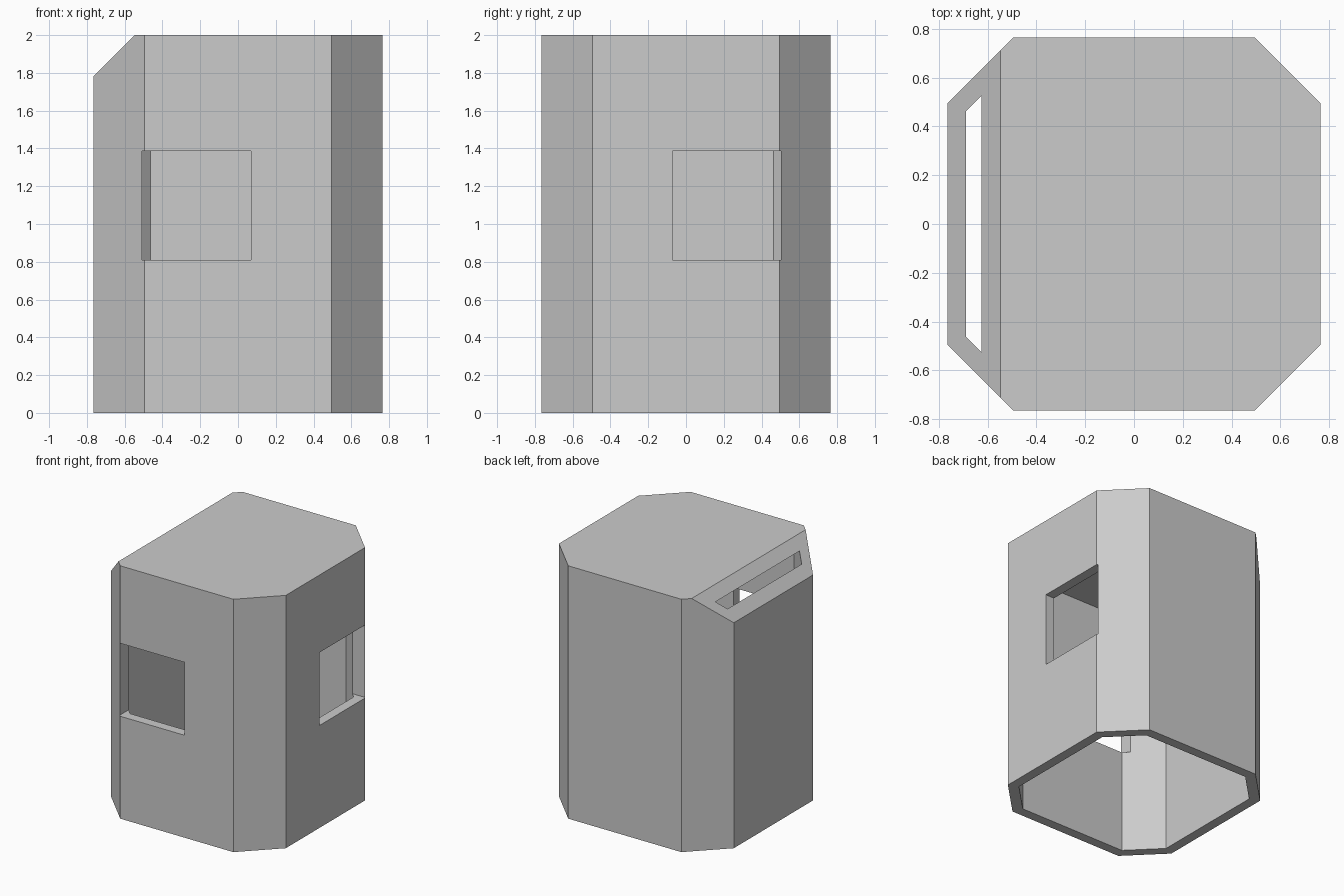
import bpy, bmesh
from mathutils import Vector

cube = bpy.data.objects.get("Cube")
if cube:
    bpy.data.objects.remove(cube, do_unlink=True)

HALF, CORNER, HEIGHT, WALL = 0.765, 0.495, 2.0, 0.077
CHAMFER = 0.217

grey = bpy.data.materials.new("light_grey")
grey.use_nodes = True
grey.diffuse_color = (0.6, 0.6, 0.6, 1)
grey.node_tree.nodes["Principled BSDF"].inputs["Base Color"].default_value = (0.6, 0.6, 0.6, 1)


def prism(name, half, corner, z0, z1, cut=None):
    """Square column with chamfered corners, optionally sliced by a plane."""
    bm = bmesh.new()
    ring = [(half, -corner), (half, corner), (corner, half), (-corner, half),
            (-half, corner), (-half, -corner), (-corner, -half), (corner, -half)]
    base = bm.faces.new([bm.verts.new((x, y, z0)) for x, y in ring])
    out = bmesh.ops.extrude_face_region(bm, geom=[base])
    tops = [v for v in out["geom"] if isinstance(v, bmesh.types.BMVert)]
    bmesh.ops.translate(bm, verts=tops, vec=(0, 0, z1 - z0))
    if cut:
        geom = bm.verts[:] + bm.edges[:] + bm.faces[:]
        res = bmesh.ops.bisect_plane(bm, geom=geom, plane_co=cut[0],
                                     plane_no=cut[1], clear_outer=True)
        edges = [e for e in res["geom_cut"] if isinstance(e, bmesh.types.BMEdge)]
        bmesh.ops.contextual_create(bm, geom=edges)
    bmesh.ops.recalc_face_normals(bm, faces=bm.faces[:])
    return finish(name, bm)


def box(name, lo, hi):
    lo, hi = Vector(lo), Vector(hi)
    bm = bmesh.new()
    bmesh.ops.create_cube(bm, size=1)
    bmesh.ops.scale(bm, verts=bm.verts[:], vec=hi - lo)
    bmesh.ops.translate(bm, verts=bm.verts[:], vec=(lo + hi) / 2)
    return finish(name, bm)


def finish(name, bm):
    mesh = bpy.data.meshes.new(name)
    bm.to_mesh(mesh)
    bm.free()
    mesh.materials.append(grey)
    obj = bpy.data.objects.new(name, mesh)
    bpy.context.collection.objects.link(obj)
    return obj


# Outer shell with one sloped top edge
shell = prism("tower_shell", HALF, CORNER, 0, HEIGHT,
              ((-HALF, 0, HEIGHT - CHAMFER), (-1, 0, 1)))

# Hollow core, open below; it breaks through the slope as a narrow slot
core_corner = CORNER - WALL * (2 ** 0.5 - 1)
cutters = [
    prism("hollow_cutter", HALF - WALL, core_corner, -0.2, HEIGHT - WALL),
    # Window openings in the front and side walls
    box("front_window_cutter", (-0.508, -0.9, 0.81), (0.068, -0.6, 1.387)),
    box("side_window_cutter", (0.6, -0.072, 0.81), (0.9, 0.503, 1.387)),
]

bpy.context.view_layer.objects.active = shell
for cutter in cutters:
    cutter.hide_render = True
    mod = shell.modifiers.new(cutter.name, "BOOLEAN")
    mod.operation = "DIFFERENCE"
    mod.solver = "EXACT"
    mod.object = cutter
    bpy.ops.object.modifier_apply(modifier=mod.name)
    bpy.data.objects.remove(cutter, do_unlink=True)
